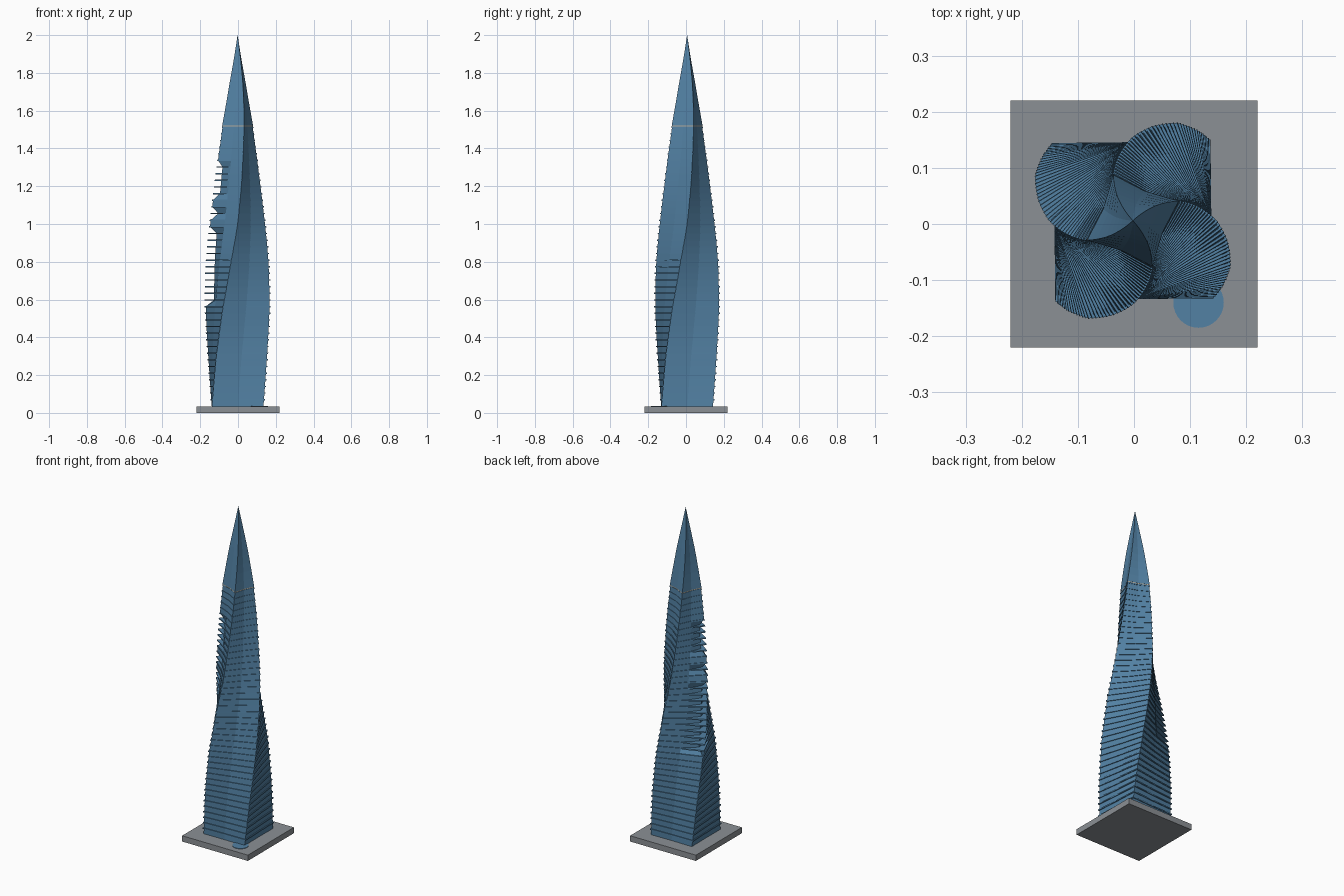
import bpy, bmesh, math
from math import cos, sin, radians

if "Cube" in bpy.data.objects:
    bpy.data.objects.remove(bpy.data.objects["Cube"])


def material(name, rgb):
    m = bpy.data.materials.new(name)
    m.diffuse_color = (*rgb, 1)
    m.use_nodes = True
    m.node_tree.nodes["Principled BSDF"].inputs["Base Color"].default_value = m.diffuse_color
    return m


BLUE = material("blue glass", (0.085, 0.22, 0.37))
GREY = material("grey paving", (0.26, 0.28, 0.30))
BEIGE = material("beige trim", (0.45, 0.40, 0.32))

# height, corner radius, twist in degrees, mid-face distance ratio
KEYS = [(0.03, 0.200, 0, 0.70), (0.30, 0.199, 9, 0.70), (0.55, 0.193, 20, 0.69),
        (0.80, 0.173, 33, 0.68), (1.00, 0.150, 45, 0.67), (1.20, 0.127, 54, 0.66),
        (1.34, 0.111, 60, 0.65), (1.52, 0.089, 68, 0.64), (1.75, 0.050, 78, 0.64),
        (2.00, 0.0004, 88, 0.64)]
CX, CY = -0.002, 0.006


def sample(z):
    for a, b in zip(KEYS, KEYS[1:]):
        if z <= b[0]:
            t = max(0, (z - a[0]) / (b[0] - a[0]))
            return [p + (q - p) * t for p, q in zip(a, b)][1:]
    return KEYS[-1][1:]


def ring(bm, z, scale, notch=False):
    """Twisted square section with a point in the middle of each face."""
    r, tw, mid = sample(z)
    out = []
    for i in range(8):
        d = r * scale * (mid if i % 2 else 1)
        if notch and i == 2:
            d *= 0.74
        a = radians(45 + 45 * i + tw)
        out.append(bm.verts.new((CX + d * cos(a), CY + d * sin(a), z)))
    return out


def loft(name, sections, mat):
    bm = bmesh.new()
    rings = [ring(bm, *s) for s in sections]
    bm.faces.new(rings[0][::-1])
    bm.faces.new(rings[-1])
    for a, b in zip(rings, rings[1:]):
        for i in range(8):
            j = (i + 1) % 8
            bm.faces.new((a[i], a[j], b[j], b[i]))
    return finish(name, bm, mat)


def finish(name, bm, mat):
    bmesh.ops.recalc_face_normals(bm, faces=bm.faces)
    me = bpy.data.meshes.new(name)
    bm.to_mesh(me)
    bm.free()
    me.materials.append(mat)
    ob = bpy.data.objects.new(name, me)
    bpy.context.collection.objects.link(ob)
    return ob


# ground plate
bm = bmesh.new()
bmesh.ops.create_cube(bm, size=1)
for v in bm.verts:
    v.co.x *= 0.44
    v.co.y *= 0.44
    v.co.z = 0.035 * (v.co.z + 0.5)
finish("ground_plate", bm, GREY)

# round pool on the plate
bm = bmesh.new()
bmesh.ops.create_cone(bm, cap_ends=True, segments=32, radius1=0.045, radius2=0.045, depth=0.004)
for v in bm.verts:
    v.co.x += 0.115
    v.co.y -= 0.14
    v.co.z += 0.0355
finish("round_pool", bm, BLUE)

# twisted glass walls, with one open corner where the floors stand free
STEP = 0.0352
N = 42
sections = []
for k in range(N + 1):
    z = 0.035 + k * STEP
    sections.append((z, 0.965, 0.57 < z < 0.98 or 1.03 < z < 1.06 or 1.13 < z < 1.32))
loft("tower_walls", sections, BLUE)

# thin floor slabs projecting past the walls
for k in range(1, N + 1):
    z = 0.035 + k * STEP
    loft("floor_slab", [(z - 0.004, 1.0), (z + 0.003, 1.0)], BLUE)

# narrow trim under the crown
loft("crown_trim", [(1.517, 0.99), (1.522, 0.99)], BEIGE)

# smooth pointed crown
loft("pointed_crown", [(1.522 + i * 0.0478, 1.0) for i in range(10)] + [(2.0, 1.0)], BLUE)
